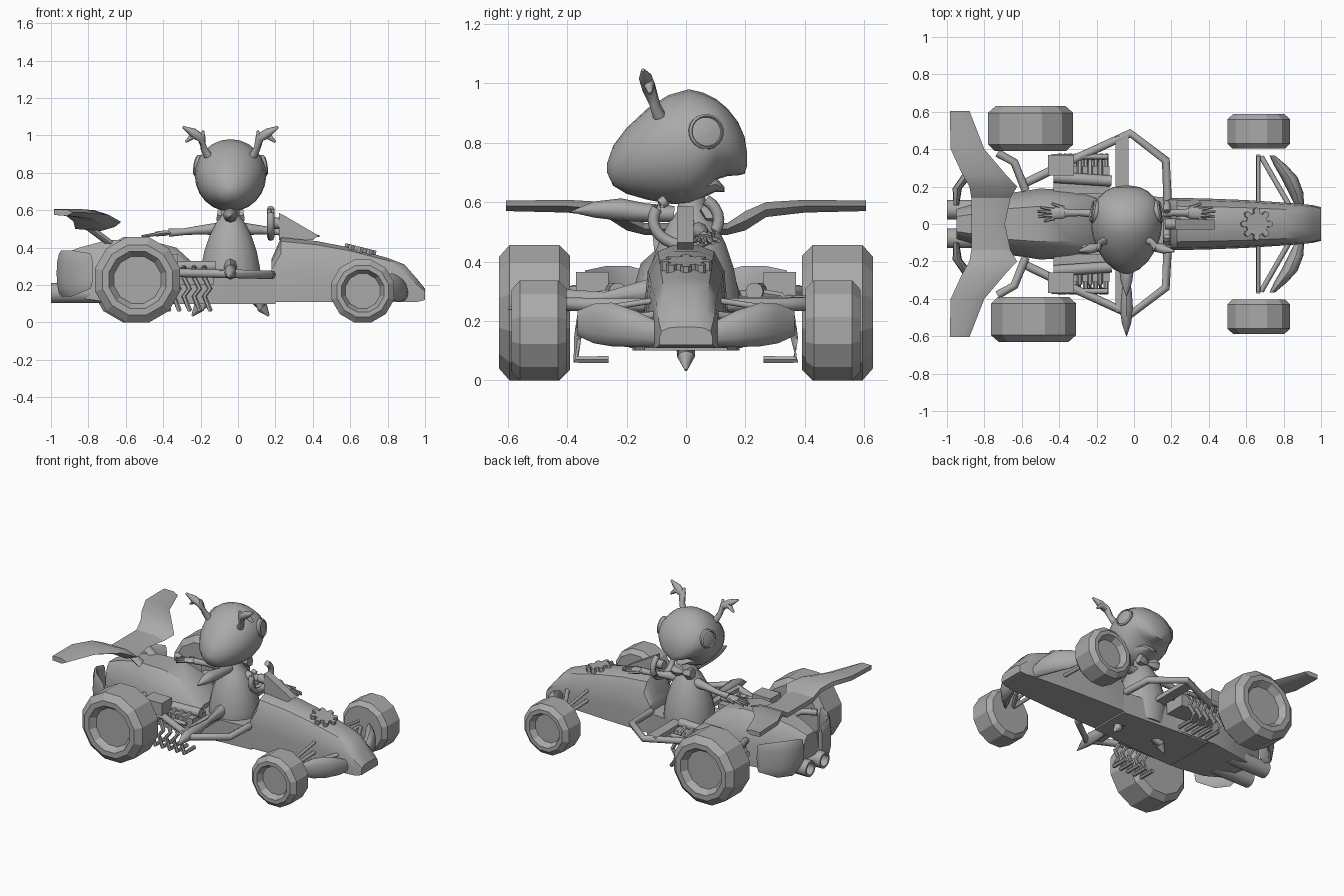
import bpy, bmesh, math
from mathutils import Vector

if "Cube" in bpy.data.objects:
    bpy.data.objects.remove(bpy.data.objects["Cube"])

mat = bpy.data.materials.new("plain_grey")
mat.diffuse_color = (0.4, 0.4, 0.4, 1)
mat.use_nodes = True
mat.node_tree.nodes["Principled BSDF"].inputs["Base Color"].default_value = mat.diffuse_color
CX = -0.04  # driver centre line


def finish(name, bm, angle=40):
    bmesh.ops.remove_doubles(bm, verts=bm.verts, dist=1e-4)
    bmesh.ops.recalc_face_normals(bm, faces=bm.faces)
    me = bpy.data.meshes.new(name)
    bm.to_mesh(me)
    bm.free()
    me.materials.append(mat)
    ob = bpy.data.objects.new(name, me)
    bpy.context.collection.objects.link(ob)
    if angle:
        bpy.ops.object.select_all(action='DESELECT')
        ob.select_set(True)
        bpy.context.view_layer.objects.active = ob
        bpy.ops.object.shade_smooth_by_angle(angle=math.radians(angle))
    return ob


def loft(name, rings, angle=40):
    bm = bmesh.new()
    vs = [[bm.verts.new(p) for p in r] for r in rings]
    n = len(vs[0])
    for a, b in zip(vs, vs[1:]):
        for i in range(n):
            j = (i + 1) % n
            bm.faces.new((a[i], a[j], b[j], b[i]))
    bm.faces.new(vs[0])
    bm.faces.new(vs[-1])
    return finish(name, bm, angle)


def ellipse(c, u, v, n):
    c, u, v = Vector(c), Vector(u), Vector(v)
    return [c + u * math.cos(2 * math.pi * i / n) + v * math.sin(2 * math.pi * i / n) for i in range(n)]


def tube(name, pts, radii, n=8, flat=1.0):
    pts = [Vector(p) for p in pts]
    if not isinstance(radii, (list, tuple)):
        radii = [radii] * len(pts)
    rings = []
    for i, p in enumerate(pts):
        d = (pts[min(i + 1, len(pts) - 1)] - pts[max(i - 1, 0)]).normalized()
        up = Vector((0, 0, 1)) if abs(d.z) < 0.8 else Vector((0, 1, 0))
        u = d.cross(up).normalized()
        rings.append(ellipse(p, u * radii[i], u.cross(d) * radii[i] * flat, n))
    return loft(name, rings, 50)


def lathe(name, prof, loc, axis, n, angle=40, turn=0.5):
    # axis: direction of the spin axis, prof: (radius, height) pairs
    w = Vector(axis).normalized()
    u = w.cross(Vector((0, 0, 1)) if abs(w.z) < 0.5 else Vector((0, 1, 0))).normalized()
    v = w.cross(u)
    rings = []
    for r, h in prof:
        r = max(r, 0.0005)
        rings.append([Vector(loc) + w * h + u * r * math.cos((i + turn) * 2 * math.pi / n)
                      + v * r * math.sin((i + turn) * 2 * math.pi / n) for i in range(n)])
    return loft(name, rings, angle)


def box(name, lo, hi):
    return loft(name, [[(x, lo[1], lo[2]), (x, hi[1], lo[2]), (x, hi[1], hi[2]), (x, lo[1], hi[2])]
                       for x in (lo[0], hi[0])], 0)


def side_box(name, s, x, y, z):
    box(name, (x[0], min(s * y[0], s * y[1]), z[0]), (x[1], max(s * y[0], s * y[1]), z[1]))


def hull(name, stations, shape):
    # stations along x: (x, half width, z bottom, z top)
    full = shape + [(-y, z) for y, z in reversed(shape)]
    return loft(name, [[(x, y * w, b + z * (t - b)) for y, z in full] for x, w, b, t in stations], 35)


# body shells
hull("nose_cowl", [(.18, .14, .11, .34), (.23, .14, .11, .455), (.42, .135, .11, .435), (.6, .128, .11, .40),
                   (.8, .115, .11, .345), (.89, .108, .11, .31), (.96, .1, .11, .23), (1.0, .09, .12, .18)],
     [(1, 0), (1, .4), (.92, .75), (.68, .94), (.3, 1)])
hull("engine_cover", [(-.95, .08, .2, .36), (-.85, .11, .13, .4), (-.7, .16, .11, .44), (-.5, .19, .11, .445),
                      (-.33, .18, .11, .40), (-.2, .17, .11, .28)],
     [(1, 0), (1, .45), (.8, .85), (.5, 1)])
hull("cockpit_floor", [(-.45, .18, .1, .24), (-.2, .17, .1, .25), (.2, .14, .1, .25)], [(1, 0), (1, 1)])
# plain toothed ornament on the nose
cog = Vector((.25, 0, 1)).normalized()
lathe("nose_cog", [(0, -.02), (.06, -.02), (.06, .012), (0, .012)], (.655, 0, .392), cog, 16)
for i in range(8):
    a = i * math.pi / 4
    c = Vector((.655, 0, .392)) + Vector((cog.z, 0, -cog.x)) * math.cos(a) * .07 + Vector((0, math.sin(a) * .07, 0))
    lathe(f"nose_cog_tooth_{i}", [(0, -.02), (.018, -.02), (.018, .012), (0, .012)], c, cog, 6)

# rear wing: flat tips dropping to a low middle
wing = [(.605, -.985, -.88, .57, .605), (.4, -.98, -.8, .565, .608), (.27, -.92, -.69, .55, .6),
        (.2, -.88, -.625, .505, .57), (.14, -.87, -.66, .49, .53), (0, -.87, -.69, .49, .53)]
wing += [(-s[0],) + s[1:] for s in reversed(wing[:-1])]
loft("rear_wing", [[(a, y, t - .01), (a, y, t), ((a + 2 * b) / 3, y, t), (b, y, (lo + t) / 2),
                    ((a + 2 * b) / 3, y, lo), (a, y, t - .03)] for y, a, b, lo, t in wing], 30)

for s in (1, -1):
    side = "left" if s > 0 else "right"
    # wheels with chamfered tyres and recessed hubs
    for end, x, R, y, h in (("rear", -.545 - s * .008, .236, .51, .12), ("front", .667, .174, .495, .092)):
        lathe(f"{end}_wheel_{side}", [(0, -h), (.84 * R, -h), (R, -h * .7), (R, h * .7), (.82 * R, h), (.67 * R, h),
              (.55 * R, h - .04), (0, h - .04)], (x, s * y, R * .966), (0, s, 0), 12, 0)
    # curved deflectors at the front and rear
    for nm, st in (("front_deflector", [(.10, .885, .025, .115, .2), (.17, .865, .04, .112, .235),
                                        (.25, .83, .045, .115, .262), (.31, .785, .035, .125, .258),
                                        (.365, .74, .015, .15, .235)]),
                   ("rear_deflector", [(.1, -.95, .015, .18, .36), (.19, -.945, .025, .14, .385),
                                       (.27, -.885, .03, .14, .385), (.34, -.79, .015, .18, .37)])):
        loft(f"{nm}_{side}", [ellipse((x, s * y, (a + b) / 2), (r, 0, 0), (0, 0, (b - a) / 2), 12)
                              for y, x, r, a, b in st])
    # suspension
    tube(f"front_axle_{side}", [(.665, s * .1, .2), (.665, s * .37, .19)], .012)
    tube(f"front_strut_{side}", [(.83, s * .1, .22), (.68, s * .36, .19)], .014)
    tube(f"front_upper_arm_{side}", [(.665, s * .1, .27), (.665, s * .36, .23)], .01)
    tube(f"rear_bracket_{side}", [(-.73, s * .38, .3), (-.64, s * .33, .3), (-.58, s * .18, .28)], .022)
    # side frame
    tube(f"side_frame_{side}", [(-.6, s * .21, .265), (-.3, s * .355, .265), (-.02, s * .485, .26),
                                (.17, s * .34, .255), (.18, s * .12, .255)], .023)
    side_box(f"side_rail_{side}", s, (-.1, -.03), (.14, .47), (.25, .28))
    # side engine with bent pipes
    side_box(f"engine_block_{side}", s, (-.43, -.13), (.16, .31), (.2, .285))
    side_box(f"engine_box_{side}", s, (-.46, -.32), (.26, .37), (.27, .365))
    tube(f"engine_rail_{side}", [(-.43, s * .25, .3), (-.12, s * .23, .3)], .03, 10)
    tube(f"engine_lower_rail_{side}", [(-.44, s * .36, .27), (-.14, s * .36, .27)], .014)
    for i in range(5):
        x = -.4 + i * .055
        tube(f"engine_pipe_{side}_{i}", [(x, s * .22, .3), (x, s * .32, .285), (x, s * .35, .24),
             (x + .03, s * .36, .18), (x, s * .365, .14), (x + .03, s * .37, .07), (x + .03, s * .26, .07)], .014, 6)
    # exhaust pipe
    lathe(f"exhaust_{side}", [(0, .3), (.054, .3), (.054, 0), (.04, 0), (.04, .1), (0, .1)],
          (-1, s * .077, .158), (1, 0, 0), 14)
    tube(f"wing_pylon_{side}", [(-.68, s * .07, .42), (-.8, s * .08, .51)], .035, 6, .6)
    # open steering wheel halves
    arc = [math.radians(a) for a in range(-90, 66, 13)]
    tube(f"steering_wheel_{side}", [(.175, s * .11 * math.cos(a), .54 + .085 * math.sin(a)) for a in arc], .019)

# steering column and dash
tube("steering_hub", [(.165, 0, .53), (.25, 0, .53)], .03)
loft("dash_column", [[(.22, y, .585), (.25, y, .57), (.43, y, .465), (.40, y, .44), (.22, y, .44)]
                     for y in (-.03, .025)], 20)

# driver head: side profile stations (y, z low, z high, half width)
head = [(-.266, .70, .73, .015), (-.245, .655, .79, .065), (-.2, .628, .85, .115), (-.13, .608, .915, .16),
        (-.06, .595, .96, .183), (.01, .592, .98, .191), (.06, .615, .968, .188), (.1, .675, .948, .176),
        (.14, .688, .915, .152), (.175, .69, .87, .115), (.197, .695, .82, .07), (.205, .72, .77, .025)]
loft("driver_head", [ellipse((CX, y, (a + b) / 2), (w, 0, 0), (0, 0, (b - a) / 2), 24) for y, a, b, w in head], 50)
loft("driver_jaw", [ellipse((CX, y, z), (w, 0, 0), (0, 0, h), 12) for y, z, w, h in
                    ((-.02, .64, .12, .035), (.06, .65, .1, .034), (.1, .66, .06, .025), (.13, .642, .02, .008))])
lathe("driver_body", [(0, .12), (.15, .12), (.162, .24), (.16, .29), (.142, .38), (.115, .46), (.08, .53), (.05, .57),
                      (.045, .62)], (CX, .02, 0), (0, 0, 1), 20)
tube("driver_tail", [(CX, -.1, .3), (CX, -.27, .28), (CX, -.36, .27), (CX, -.46, .27), (CX, -.53, .26),
                     (CX, -.6, .24)], [.04, .015, .028, .035, .025, .002], 8, 1.2)
tube("scarf_leaf", [(CX, -.04, .56), (CX, -.14, .565), (CX, -.22, .575), (CX, -.31, .575), (CX, -.385, .568)],
     [.03, .035, .042, .03, .003], 8, .9)

for s in (1, -1):
    side = "front" if s > 0 else "rear"
    # eye with a raised rim, antler and collar
    lathe(f"driver_eye_{side}", [(.06, -.05), (.06, .018), (.052, .026), (.049, .018), (.03, .022), (0, .024)],
          (CX + s * .162, .065, .835), (s, .22, .15), 20)
    node = (CX + s * .155, -.125, .985)
    tube(f"antler_stem_{side}", [(CX + s * .12, -.09, .89), (CX + s * .142, -.105, .93), node,
                                 (CX + s * .2, -.135, 1.015), (CX + s * .255, -.145, 1.045)],
         [.022, .018, .024, .024, .006])
    tube(f"antler_fork_{side}", [node, (CX + s * .2, -.125, 1.0), (CX + s * .24, -.12, .965)], [.02, .02, .006])
    tube(f"antler_spur_{side}", [node, (CX + s * .145, -.135, 1.025)], [.02, .006])
    tube(f"collar_bow_{side}", [(CX, .08, .565), (CX + s * .04, .085, .57), (CX + s * .072, .085, .575)],
         [.015, .038, .035], 6)
    # leg
    tube(f"driver_leg_{side}", [(CX + s * .04, 0, .26), (CX + s * .12, 0, .14), (CX + s * .17, 0, .08),
                                (CX + s * .205, 0, .035)], [.05, .045, .03, .005])
    # arm and spread hand
    tube(f"driver_arm_{side}", [(CX + s * .06, .04, .5), (CX + s * .16, .055, .495), (CX + s * .25, .06, .485),
                                (CX + s * .33, .06, .48)], [.035, .024, .018, .022])
    tube(f"driver_palm_{side}", [(CX + s * .32, .06, .48), (CX + s * .35, .06, .478), (CX + s * .4, .055, .473)],
         [.022, .034, .03], 10, .45)
    for i, (dy, reach) in enumerate(((-.04, .44), (-.014, .47), (.012, .475), (.035, .46))):
        tube(f"driver_finger_{side}_{i}", [(CX + s * .385, .055 + dy * .6, .474), (CX + s * reach, .055 + dy, .462)],
             [.011, .006], 6)
    tube(f"driver_thumb_{side}", [(CX + s * .335, .085, .478), (CX + s * .4, .11, .47)], [.012, .007], 6)
